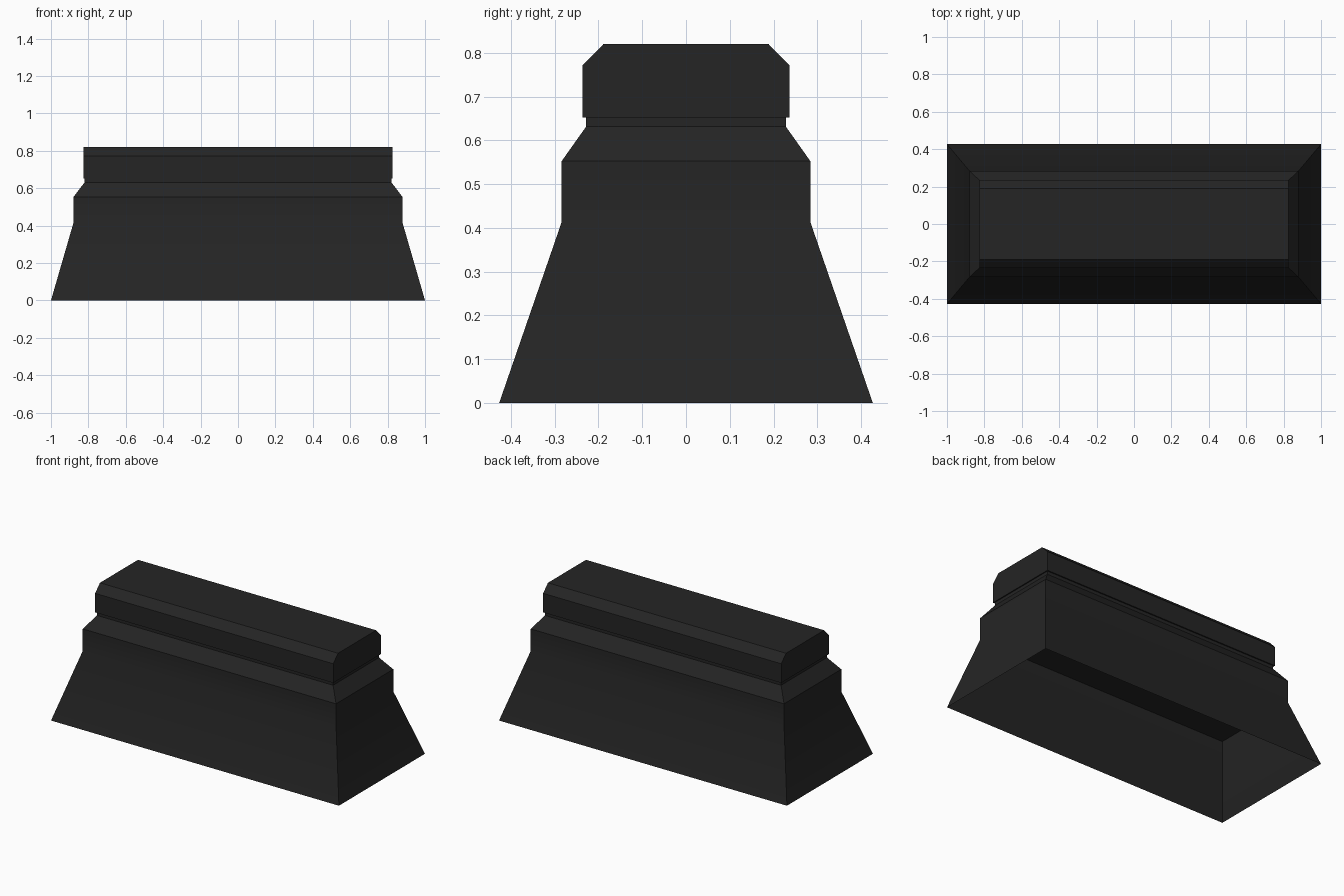
import bpy
import bmesh
from math import radians

cube = bpy.data.objects.get("Cube")
if cube:
    bpy.data.objects.remove(cube, do_unlink=True)

# One matte near-black colour
black = bpy.data.materials.new("charcoal_black")
black.use_nodes = True
colour = (0.018, 0.018, 0.018, 1)
black.diffuse_color = colour
bsdf = black.node_tree.nodes["Principled BSDF"]
bsdf.inputs["Base Color"].default_value = colour
bsdf.inputs["Roughness"].default_value = 0.8


def make_object(name, bm):
    mesh = bpy.data.meshes.new(name)
    bm.to_mesh(mesh)
    bm.free()
    mesh.materials.append(black)
    obj = bpy.data.objects.new(name, mesh)
    bpy.context.collection.objects.link(obj)
    bpy.ops.object.select_all(action='DESELECT')
    obj.select_set(True)
    bpy.context.view_layer.objects.active = obj
    bpy.ops.object.shade_smooth_by_angle(angle=radians(30))
    return obj


def loft(bm, rings):
    """Join vertex rings with quads and return the vertex rings."""
    loops = [[bm.verts.new(p) for p in ring] for ring in rings]
    for a, b in zip(loops, loops[1:]):
        n = len(a)
        for i in range(n):
            j = (i + 1) % n
            bm.faces.new((a[i], a[j], b[j], b[i]))
    return loops


def rectangle(x, y, z):
    return [(-x, -y, z), (x, -y, z), (x, y, z), (-x, y, z)]


# Flared skirt, shoulder and neck, open underneath
levels = [(1.0, 0.427, 0), (0.88, 0.284, 0.414), (0.88, 0.284, 0.553),
          (0.82, 0.228, 0.632), (0.82, 0.228, 0.652)]
bm = bmesh.new()
loft(bm, [rectangle(*level) for level in levels])
make_object("flared_base", bm)

# Ceiling closing the hollow where the flare ends
bm = bmesh.new()
corners = [bm.verts.new(p) for p in rectangle(*levels[1])]
bm.faces.new(corners[::-1])
make_object("hollow_ceiling", bm)

# Cap bar with chamfered long edges
half_profile = [(0.236, 0.652), (0.236, 0.772), (0.189, 0.82)]
profile = half_profile + [(-y, z) for y, z in reversed(half_profile)]
bm = bmesh.new()
ends = loft(bm, [[(x, y, z) for y, z in profile] for x in (-0.827, 0.827)])
for end in ends:
    bm.faces.new(end)
bmesh.ops.recalc_face_normals(bm, faces=bm.faces)
make_object("cap_bar", bm)
